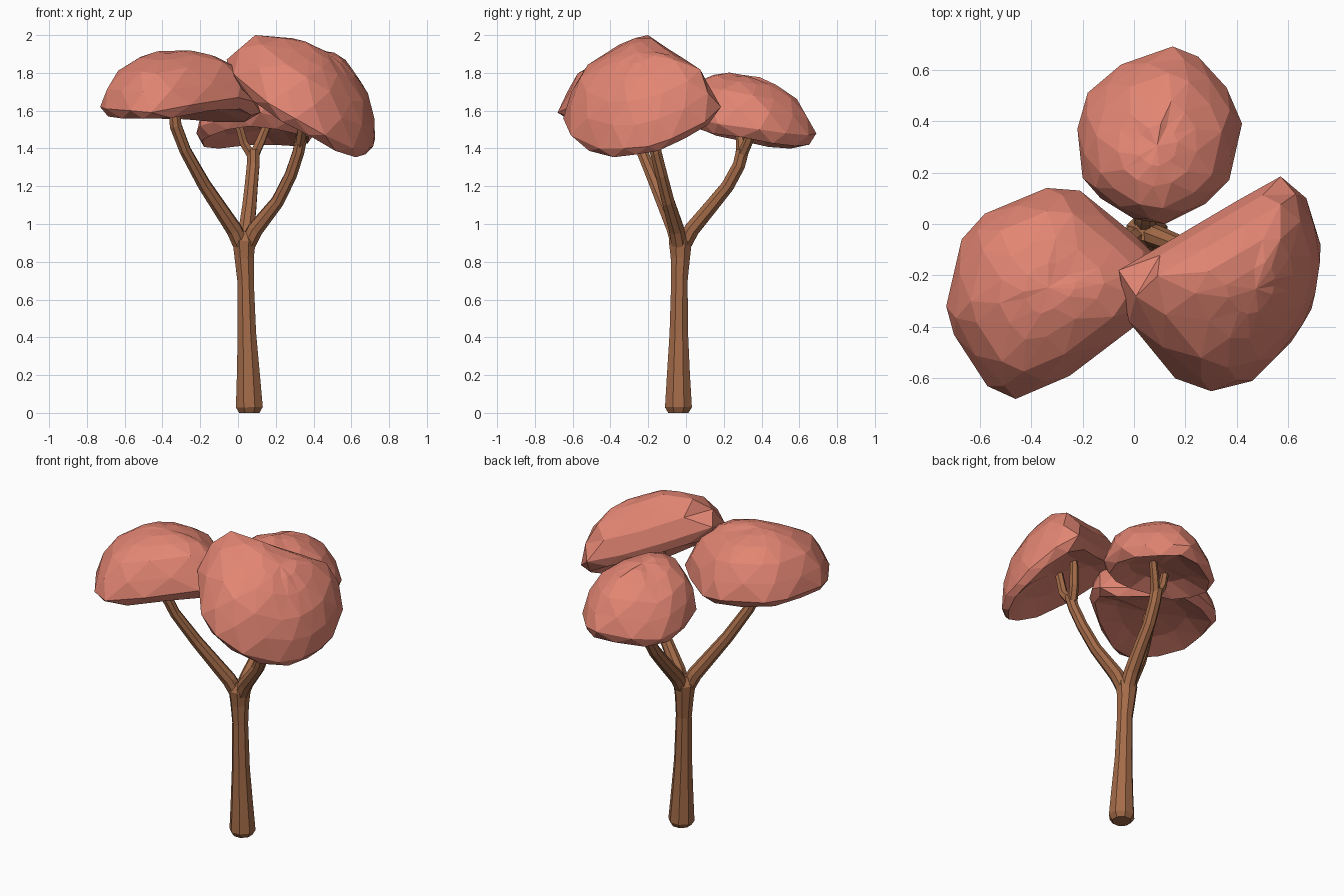
import bpy, bmesh, math, random
from mathutils import Vector

random.seed(4)


def material(name, rgb):
    m = bpy.data.materials.new(name)
    m.diffuse_color = (*rgb, 1)
    return m


BARK = material("brown bark", (0.37, 0.148, 0.066))
LEAF = material("coral leaves", (0.76, 0.235, 0.17))


def finish(bm, name, mat):
    bmesh.ops.recalc_face_normals(bm, faces=bm.faces)
    me = bpy.data.meshes.new(name)
    bm.to_mesh(me)
    bm.free()
    me.materials.append(mat)
    ob = bpy.data.objects.new(name, me)
    bpy.context.collection.objects.link(ob)
    return ob


def limb(name, path, sides=8):
    """Tapered tube through (x, y, z, radius) points."""
    bm = bmesh.new()
    pts = [Vector(p[:3]) for p in path]
    rings = []
    for i, p in enumerate(pts):
        d = (pts[min(i + 1, len(pts) - 1)] - pts[max(i - 1, 0)]).normalized()
        u = (Vector((1, 0, 0)) - d * d.x).normalized()
        v = d.cross(u)
        ring = []
        for k in range(sides):
            a = 2 * math.pi * (k + 0.5) / sides
            ring.append(bm.verts.new(p + path[i][3] * (u * math.cos(a) + v * math.sin(a))))
        rings.append(ring)
    for a, b in zip(rings, rings[1:]):
        for k in range(sides):
            j = (k + 1) % sides
            bm.faces.new((a[k], a[j], b[j], b[k]))
    bm.faces.new(rings[0])
    bm.faces.new(rings[-1])
    return finish(bm, name, BARK)


def canopy(name, rim, axis, height, sag):
    """Faceted elliptical dome over a rim loop, lipped underside."""
    bm = bmesh.new()
    rim = [Vector(p) for p in rim]
    n = len(rim)
    c = sum(rim, Vector()) / n
    axis = Vector(axis).normalized()

    def ring(r, h, half):
        out = []
        for i in range(n):
            p = (rim[i] + rim[(i + 1) % n]) / 2 if half else rim[i]
            q = c + r * (p - c) + axis * (h + random.uniform(-0.006, 0.006))
            q.z = min(q.z, 2.0)
            out.append(bm.verts.new(q))
        return out

    def bridge(a, b, half):
        # b is staggered half a step after a (half) or before it
        for i in range(n):
            j = (i + 1) % n
            if half:
                bm.faces.new((a[i], a[j], b[i]))
                bm.faces.new((a[j], b[j], b[i]))
            else:
                bm.faces.new((a[i], a[j], b[j]))
                bm.faces.new((a[i], b[j], b[i]))

    def cap(a, h):
        tip = bm.verts.new(c + axis * h)
        for i in range(n):
            bm.faces.new((a[i], a[(i + 1) % n], tip))

    edge = [bm.verts.new(p) for p in rim]
    prev, half = edge, True
    for r in (0.94, 0.76, 0.5, 0.24):                 # outer dome
        cur = ring(r, height * math.sqrt(1 - r * r), half)
        bridge(prev, cur, half)
        prev, half = cur, not half
    cap(prev, height)
    low = ring(0.93, -sag, True)                       # underside
    bridge(edge, low, True)
    low2 = ring(0.55, 0.0, False)
    bridge(low, low2, False)
    cap(low2, 0.02)
    return finish(bm, name, LEAF)


# Trunk with flared foot and crown
limb("trunk", [(0.06, -0.04, 0.0, 0.058), (0.06, -0.04, 0.03, 0.077),
               (0.055, -0.04, 0.2, 0.066), (0.047, -0.038, 0.42, 0.053),
               (0.04, -0.035, 0.7, 0.047), (0.033, -0.03, 0.82, 0.055),
               (0.032, -0.03, 0.91, 0.066), (0.035, -0.028, 0.96, 0.04)])

# Three main branches
limb("left_branch", [(0.03, -0.03, 0.86, 0.045), (-0.02, -0.06, 0.97, 0.044),
                     (-0.18, -0.16, 1.21, 0.036), (-0.28, -0.235, 1.39, 0.032),
                     (-0.33, -0.27, 1.52, 0.034), (-0.34, -0.28, 1.62, 0.03)])
limb("right_branch", [(0.035, -0.03, 0.86, 0.045), (0.09, -0.05, 0.97, 0.044),
                      (0.21, -0.095, 1.12, 0.036), (0.28, -0.13, 1.26, 0.034),
                      (0.32, -0.16, 1.38, 0.033), (0.335, -0.175, 1.46, 0.034)])
limb("back_branch", [(0.035, -0.03, 0.86, 0.045), (0.045, 0.03, 0.97, 0.044),
                     (0.06, 0.13, 1.09, 0.04), (0.07, 0.22, 1.2, 0.037),
                     (0.08, 0.28, 1.31, 0.036), (0.08, 0.3, 1.39, 0.036)])

# Twigs carrying the canopies
limb("right_twig_back", [(0.325, -0.165, 1.41, 0.028), (0.35, -0.12, 1.5, 0.027),
                         (0.36, -0.11, 1.65, 0.024)], 6)
limb("right_twig_front", [(0.325, -0.165, 1.41, 0.028), (0.34, -0.23, 1.5, 0.027),
                          (0.35, -0.26, 1.65, 0.024)], 6)
limb("back_twig_left", [(0.08, 0.29, 1.35, 0.028), (0.03, 0.29, 1.43, 0.025),
                        (0.0, 0.28, 1.54, 0.022)], 6)
limb("back_twig_right", [(0.08, 0.29, 1.35, 0.028), (0.12, 0.33, 1.44, 0.026),
                         (0.16, 0.36, 1.54, 0.022)], 6)

# Three leaf canopies, each from its rim
canopy("left_canopy",
       [(-0.73, -0.32, 1.62), (-0.70, -0.43, 1.61), (-0.57, -0.63, 1.60),
        (-0.46, -0.68, 1.59), (-0.25, -0.59, 1.63), (0.0, -0.40, 1.67),
        (0.08, -0.28, 1.65), (0.12, -0.16, 1.59), (0.0, -0.04, 1.58),
        (-0.21, 0.13, 1.59), (-0.34, 0.14, 1.60), (-0.58, 0.04, 1.61),
        (-0.67, -0.06, 1.62)], (0, 0.02, 1), 0.305, 0.045)
canopy("right_canopy",
       [(-0.06, -0.18, 1.87), (-0.02, -0.38, 1.79), (0.16, -0.60, 1.64),
        (0.30, -0.65, 1.56), (0.46, -0.61, 1.47), (0.61, -0.46, 1.40),
        (0.69, -0.33, 1.40), (0.715, -0.20, 1.41), (0.725, -0.08, 1.45),
        (0.67, 0.10, 1.54), (0.57, 0.185, 1.62), (0.40, 0.09, 1.67),
        (0.18, -0.04, 1.76)], (0.18, -0.03, 1), 0.33, 0.055)
canopy("back_canopy",
       [(-0.22, 0.37, 1.48), (-0.20, 0.18, 1.52), (-0.13, 0.10, 1.54),
        (0.0, 0.02, 1.58), (0.12, 0.0, 1.59), (0.28, 0.08, 1.55),
        (0.37, 0.17, 1.53), (0.42, 0.39, 1.50), (0.36, 0.53, 1.48),
        (0.25, 0.65, 1.47), (0.15, 0.69, 1.48), (-0.05, 0.62, 1.46),
        (-0.18, 0.51, 1.45)], (0, -0.1, 1), 0.28, 0.06)
